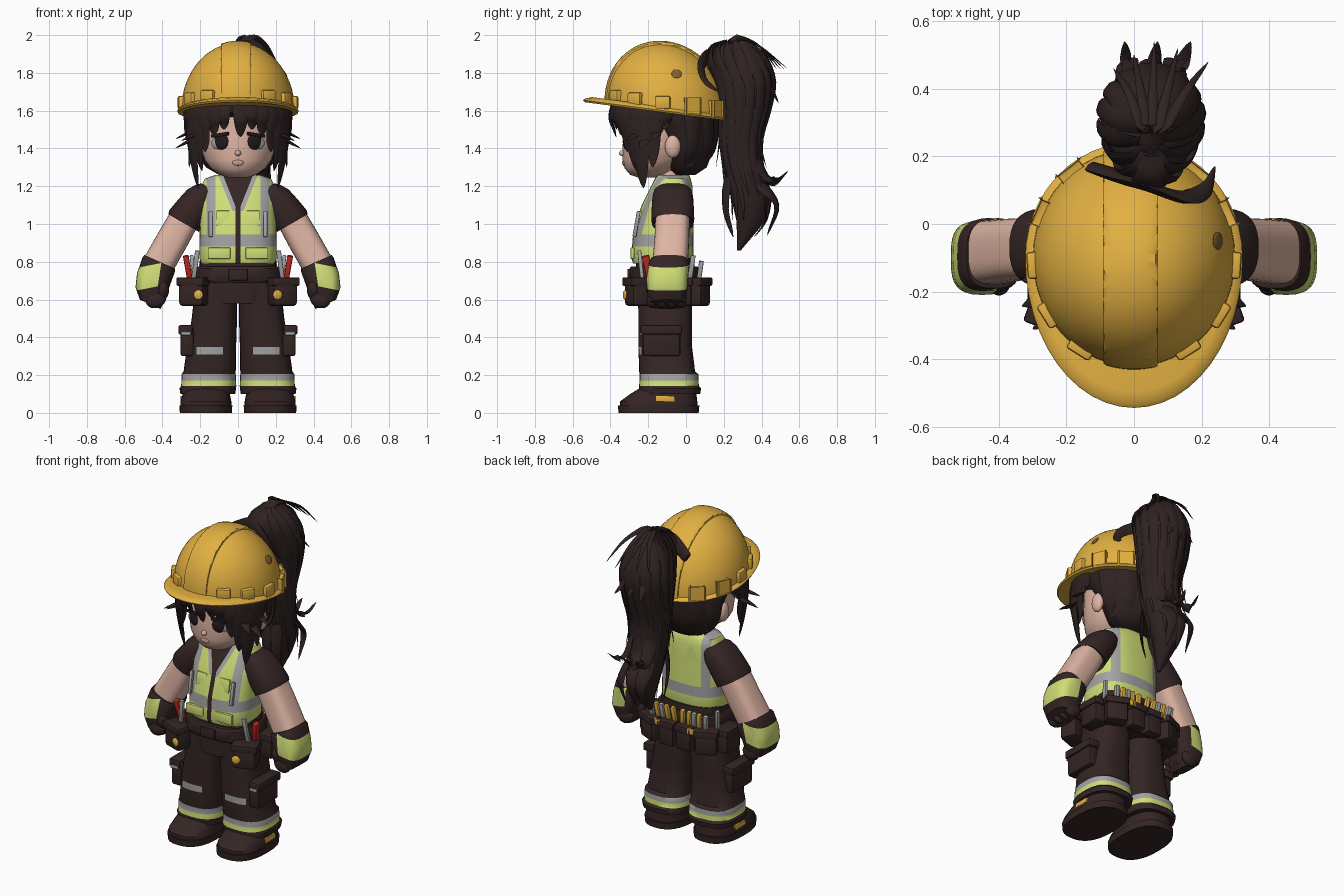
import bpy, bmesh, random
from math import sin, cos, pi, radians, copysign
from mathutils import Vector, Matrix, Euler

random.seed(4)
default_cube = bpy.data.objects.get("Cube")
if default_cube:
    bpy.data.objects.remove(default_cube, do_unlink=True)


def material(name, *srgb):
    linear = [((c / 255 + .055) / 1.055) ** 2.4 for c in srgb] + [1]
    mat = bpy.data.materials.new(name)
    mat.use_nodes = True
    mat.diffuse_color = linear
    shader = next(n for n in mat.node_tree.nodes if n.type == 'BSDF_PRINCIPLED')
    shader.inputs["Base Color"].default_value = linear
    shader.inputs["Roughness"].default_value = .8
    return mat


HAIR = material("dark hair", 47, 34, 34)
CLOTH = material("dark cloth", 52, 37, 36)
SKIN = material("skin", 222, 180, 163)
YELLOW = material("helmet yellow", 226, 176, 66)
LIME = material("safety lime", 208, 222, 118)
SILVER = material("reflective silver", 163, 163, 165)
RED = material("tool red", 190, 40, 30)
BLACK = material("eye black", 34, 25, 27)
LIP = material("lip pink", 205, 155, 140)
SCUFF = material("helmet scuff", 125, 95, 50)


def finish(name, bm, mats, mirror=False, angle=40):
    bmesh.ops.recalc_face_normals(bm, faces=bm.faces)
    mesh = bpy.data.meshes.new(name)
    bm.to_mesh(mesh)
    bm.free()
    for mat in mats:
        mesh.materials.append(mat)
    mesh.polygons.foreach_set("use_smooth", [True] * len(mesh.polygons))
    mesh.set_sharp_from_angle(angle=radians(angle))
    obj = bpy.data.objects.new(name, mesh)
    bpy.context.collection.objects.link(obj)
    if mirror:
        obj.modifiers.new("Mirror", 'MIRROR').use_clip = False
    return obj


def skin_rings(bm, rings):
    """Bridge equal vertex rings and cap both ends."""
    loops = [[bm.verts.new(p) for p in ring] for ring in rings]
    n = len(loops[0])
    for a, b in zip(loops, loops[1:]):
        for i in range(n):
            bm.faces.new((a[i], a[(i + 1) % n], b[(i + 1) % n], b[i]))
    bm.faces.new(loops[0][::-1])
    bm.faces.new(loops[-1])


def loft(name, rings, *mats, mirror=False, n=32, power=2, tilt=0, warp=None, cuts=(), rule=None):
    """Rounded-square sections (x, y, z, rx, ry), optionally tilted, cut and coloured by rule."""
    t, e = radians(tilt), 2 / power
    sections = []
    for x, y, z, rx, ry in rings:
        ring = []
        for i in range(n):
            c, s = cos(2 * pi * i / n), sin(2 * pi * i / n)
            u, v = rx * copysign(abs(c) ** e, c), ry * copysign(abs(s) ** e, s)
            p = Vector((x + u * cos(t), y + v, z + u * sin(t)))
            ring.append(warp(p) if warp else p)
        sections.append(ring)
    bm = bmesh.new()
    skin_rings(bm, sections)
    for co, no in cuts:
        bmesh.ops.bisect_plane(bm, geom=bm.verts[:] + bm.edges[:] + bm.faces[:], plane_co=co, plane_no=no)
    if rule:
        bm.normal_update()
        for f in bm.faces:
            f.material_index = rule(f.calc_center_median(), f.normal)
    return finish(name, bm, mats, mirror)


def place(bm, loc, size, rot):
    turn = Euler([radians(r) for r in rot]).to_matrix().to_4x4()
    bm.transform(Matrix.Translation(loc) @ turn @ Matrix.Diagonal((*size, 1)))


def box(name, loc, size, mat, rot=(0, 0, 0), mirror=True):
    bm = bmesh.new()
    bmesh.ops.create_cube(bm, size=1)
    place(bm, loc, size, rot)
    bmesh.ops.bevel(bm, geom=bm.edges[:], offset=min(size) * .2, segments=2, profile=.5, affect='EDGES')
    return finish(name, bm, [mat], mirror)


def blob(name, loc, size, mat, rot=(0, 0, 0), mirror=True):
    bm = bmesh.new()
    bmesh.ops.create_uvsphere(bm, u_segments=20, v_segments=12, radius=1)
    place(bm, loc, size, rot)
    return finish(name, bm, [mat], mirror)


def lock(name, points, width, thick=.3, centre=(0, -.12), mirror=False, steps=5):
    """Flat tapering strand of hair along a smooth path, facing away from a vertical axis."""
    pts = [Vector(p) for p in points]
    ends = [pts[0] * 2 - pts[1]] + pts + [pts[-1] * 2 - pts[-2]]
    path = []
    for a, b, c, d in zip(ends, ends[1:], ends[2:], ends[3:]):
        for k in range(steps):
            t = k / steps
            path.append(b + (c - a) * t / 2 + (a * 2 - b * 5 + c * 4 - d) * t * t / 2
                        + (b * 3 - a - c * 3 + d) * t ** 3 / 2)
    path.append(pts[-1])
    rings = []
    for i, p in enumerate(path):
        along = (path[min(i + 1, len(path) - 1)] - path[max(i - 1, 0)]).normalized()
        out = Vector((p.x - centre[0], p.y - centre[1], .01))
        side = along.cross(out).normalized()
        up = side.cross(along)
        t = i / (len(path) - 1)
        r = width / 2 * max(.03, (1 - t) ** .6 * min(1, .6 + 2 * t))
        rings.append([p + side * r * cos(k * pi / 3) + up * r * thick * sin(k * pi / 3) for k in range(6)])
    bm = bmesh.new()
    skin_rings(bm, rings)
    return finish(name, bm, [HAIR], mirror, 50)


# Legs with reflective bands and knee patches
def leg_rule(c, normal):
    if .172 < c.z < .205:
        return 1
    if .142 < c.z < .172:
        return 2
    return 1 if .08 < c.x < .22 and .31 < c.z < .35 and normal.y < -.5 else 0


X, Z = (1, 0, 0), (0, 0, 1)
loft("trouser_legs", [(.16, -.085, .1, .145, .16), (.16, -.085, .13, .15, .165), (.155, -.09, .142, .146, .158),
                      (.155, -.09, .205, .143, .155), (.15, -.1, .22, .138, .148), (.14, -.11, .35, .13, .142),
                      (.125, -.11, .5, .12, .142), (.115, -.11, .7, .108, .145)],
     CLOTH, SILVER, LIME, mirror=True, power=2.7,
     cuts=[((x, 0, 0), X) for x in (.08, .22)] + [((0, 0, z), Z) for z in (.172, .31, .35)], rule=leg_rule)
loft("boots", [(.17, -.145, .03, .135, .205), (.17, -.145, .06, .135, .205), (.168, -.12, .1, .125, .175),
               (.16, -.09, .14, .12, .14)], CLOTH, mirror=True, power=2.5)
loft("boot_soles", [(.17, -.145, 0, .138, .212), (.17, -.145, .04, .14, .216)], CLOTH, mirror=True, power=2.5)
box("boot_tag", (.296, -.11, .075), (.016, .1, .03), YELLOW)
box("thigh_pocket", (.27, -.13, .375), (.07, .2, .15), CLOTH)
box("thigh_pocket_flap", (.278, -.13, .44), (.075, .22, .05), CLOTH)
box("thigh_pocket_tool", (.275, -.235, .42), (.05, .02, .02), SILVER)

# Hips, belt and pouches
loft("hips", [(0, -.11, z, r, .155) for z, r in ((.58, .14), (.64, .21), (.82, .2))], CLOTH, power=2.8)
loft("belt", [(0, -.115, z, r, r - .045) for z, r in ((.69, .22), (.7, .228), (.765, .228), (.775, .22))], CLOTH, power=2.8)
box("belt_buckle", (0, -.3, .732), (.1, .02, .06), CLOTH, mirror=False)
for part, x, y, w, d, turn in (("front", .235, -.255, .14, .11, 20), ("side", .26, -.04, .1, .14, 0),
                               ("back", .19, .065, .13, .09, -25), ("rear", .06, .085, .1, .07, 0)):
    box(part + "_pouch", (x, y, .635), (w, d, .14), CLOTH, (0, 0, turn))
    box(part + "_pouch_flap", (x, y, .695), (w + .015, d + .015, .045), CLOTH, (0, 0, turn))
blob("pouch_badge", (.21, -.322, .625), (.026, .01, .026), YELLOW, (0, 0, 20))
box("red_handle", (.265, -.2, .765), (.03, .04, .14), RED, (12, 10, 0))
box("front_wrench", (.225, -.24, .785), (.025, .02, .15), SILVER, (6, -8, 0))
box("side_pliers", (.24, .03, .775), (.02, .025, .12), SILVER, (-8, 6, 0))
for x, mat in ((.03, YELLOW), (.075, YELLOW), (.11, SILVER), (.145, YELLOW), (.19, SILVER)):
    box("back_tool", (x, .075, .755), (.026, .025, .1), mat, (-8, 6, 0))
box("belt_loop_tag", (.12, .118, .7), (.05, .012, .035), YELLOW, (0, 0, -12))

# Vest, with reflective stripes, open neck and zip
def vest_rule(c, normal):
    x = abs(c.x)
    if c.z > 1.258 or (c.y < -.07 and x < max(.014, (c.z - 1.06) * .4)):
        return 1
    if c.y < -.07 and c.z > 1.07 and x < (c.z - 1.06) * .4 + .025:
        return 2
    return 2 if .88 < c.z < .945 or (.12 < x < .168 and c.z > .945) else 0


vest_cuts = [((0, 0, z), Z) for z in (.88, .945, 1.07)]
for s in (-1, 1):
    vest_cuts += [((s * x, 0, 0), X) for x in (.014, .12, .168)]
    vest_cuts += [((s * x, 0, 1.06), (s, 0, -.4)) for x in (0, .025)]
loft("vest", [(0, -.125, .79, .195, .155), (0, -.125, .82, .205, .165), (0, -.12, .95, .203, .16),
              (0, -.1, 1.1, .2, .135), (0, -.075, 1.2, .196, .11), (0, -.07, 1.24, .175, .095), (0, -.07, 1.26, .12, .085)],
     LIME, CLOTH, SILVER, n=48, power=2.7, cuts=vest_cuts, rule=vest_rule)
box("vest_pocket", (.1, -.283, .845), (.12, .02, .06), LIME)
box("chest_pocket", (.08, -.243, 1.03), (.07, .02, .08), LIME, (-10, 0, 0))
box("chest_pen", (.145, -.262, 1.0), (.02, .02, .14), SILVER, (-10, 0, 0))

# Arms and gloves
loft("sleeves", [(.15, -.07, 1.19, .05, .08), (.168, -.07, 1.175, .065, .098), (.195, -.07, 1.14, .085, .108),
                 (.24, -.07, 1.08, .092, .112), (.28, -.07, 1.025, .096, .114), (.288, -.07, 1.005, .094, .11),
                 (.28, -.07, 1.02, .08, .08)],
     CLOTH, mirror=True, tilt=30, power=2.4)
loft("arms", [(.26, -.07, 1.07, .08, .09), (.345, -.075, .92, .084, .092), (.43, -.085, .77, .084, .095)],
     SKIN, mirror=True, tilt=30, power=3)
loft("gloves", [(.415, -.09, .8, .088, .1), (.42, -.09, .785, .094, .108), (.45, -.1, .7, .093, .11),
                (.465, -.1, .63, .085, .105), (.465, -.1, .575, .06, .09)],
     CLOTH, LIME, mirror=True, tilt=24, power=3,
     cuts=[((.42, 0, .7), (1, 0, .15))] + [((0, 0, z), (.2, 0, 1)) for z in (.755, .875)],
     rule=lambda c, normal: int(c.x + c.z * .15 > .525 and .755 < c.z + c.x * .2 < .875))
for i in range(4):
    blob("finger", (.435, -.18 + i * .052, .6), (.055, .028, .045), CLOTH, (0, 20, 0))
blob("thumb", (.4, -.17, .65), (.035, .04, .055), CLOTH, (20, 0, 0))

# Head and face
loft("neck", [(0, -.08, z, .08, .075) for z in (1.2, 1.32)], SKIN)
loft("head", [(0, -.2, 1.245, .05, .05), (0, -.195, 1.26, .095, .1), (0, -.18, 1.295, .145, .145),
              (0, -.165, 1.34, .178, .17), (0, -.145, 1.42, .2, .19), (0, -.13, 1.55, .21, .2),
              (0, -.13, 1.65, .2, .19)], SKIN)
blob("nose", (0, -.332, 1.375), (.016, .024, .016), SKIN, mirror=False)
blob("mouth", (0, -.328, 1.325), (.03, .01, .017), LIP, mirror=False)
blob("ears", (.212, -.07, 1.41), (.028, .042, .06), SKIN)
blob("eye_whites", (.108, -.303, 1.428), (.038, .012, .032), SILVER, (0, 0, 27))
blob("irises", (.088, -.315, 1.437), (.04, .014, .044), BLACK, (0, 0, 23))
box("lashes", (.095, -.316, 1.472), (.1, .02, .018), BLACK, (0, 8, 25))

# Hair on the head
loft("back_hair", [(0, -.01, 1.26, .1, .06), (0, 0, 1.3, .17, .11), (0, 0, 1.42, .215, .155),
                   (0, -.03, 1.52, .24, .19), (0, -.1, 1.59, .262, .28), (0, -.1, 1.66, .265, .29)], HAIR)


def fringe(name, angle, width, tip, flare=.25, mirror=True):
    """Strand hanging from under the helmet at an angle from the front."""
    a = radians(angle)
    path = []
    for z, r in ((1.66, .26), (1.6 * .75 + tip * .25, .28), (1.6 * .3 + tip * .7, .262), (tip, flare)):
        path.append((r * sin(a) * .98, -.12 - r * cos(a), z))
    lock(name, path, width, mirror=mirror)


fringe("middle_fringe", 3, .1, 1.46, mirror=False)
for angle, width, tip, flare in ((17, .1, 1.5, .26), (30, .12, 1.47, .26), (43, .13, 1.38, .26),
                                 (54, .14, 1.28, .24), (64, .15, 1.19, .24), (78, .13, 1.3, .27),
                                 (58, .14, 1.44, .36), (70, .14, 1.4, .36), (82, .14, 1.45, .34), (92, .1, 1.5, .28)):
    fringe("side_fringe", angle, width, tip, flare)
for angle in (125, 150, 175):
    fringe("nape_strand", angle, .14, 1.29, .19)

# Ponytail core, wrapped strands, flicks and top spikes
TAIL = [(.05, y, z, rx, ry) for y, z, rx, ry in (
    (.25, 1.965, .015, .05), (.25, 1.94, .045, .11), (.27, 1.87, .115, .155), (.31, 1.75, .15, .155),
    (.31, 1.6, .145, .13), (.29, 1.45, .125, .11), (.3, 1.3, .115, .105), (.34, 1.15, .1, .105),
    (.345, 1.02, .07, .08), (.31, .93, .04, .04), (.28, .86, .01, .01))]
loft("ponytail", TAIL, HAIR, n=18)
for k in range(16):
    a = 2 * pi * k / 16
    last = random.randint(6, 9)
    path = []
    for i, (x, y, z, rx, ry) in enumerate(TAIL[:last + 1]):
        grow = 1.35 if i == last else 1.03
        path.append((x + rx * grow * cos(a + i * .05), y + ry * grow * sin(a + i * .05), z))
    lock("ponytail_strand", path, .08, centre=(.05, .3), steps=3)
for x in (-.02, .05, .12):
    lock("upper_flick", [(x, .4, 1.8), (x, .46, 1.7), (x * 1.3, .49, 1.64)], .06, centre=(.05, .3))
    lock("middle_flick", [(x, .34, 1.4), (x, .42, 1.25), (x * 1.2, .48, 1.23), (x * 1.4, .54, 1.28)], .09, centre=(.05, .3))
    lock("lower_flick", [(x, .38, 1.22), (x, .48, 1.1), (x, .43, .94)], .1, centre=(.05, .3))
    lock("inner_flick", [(x, .22, 1.25), (x, .21, 1.08), (x, .25, .93)], .08, centre=(.05, .3))
for x, y in ((-.06, .46), (.0, .5), (.06, .54), (.13, .52), (.22, .48)):
    lock("top_spike", [(.045, .18, 1.92), (.05 + (x - .05) * .2, .27, 1.985), (.05 + (x - .05) * .6, .39, 1.94), (x, y, 1.82)],
         .05, .5, (.05, .15))
lock("hair_wrap", [(-.13, .17, 1.82), (.02, .12, 1.88), (.14, .08, 1.84), (.21, .1, 1.76), (.24, .17, 1.7)],
     .11, .4, (0, -.1))

# Helmet: tilted shell, ridge, brim and rim lugs
def tilted(p):
    return Vector((p.x, p.y, p.z - .13 * (p.y + .1)))


def strip(p):
    return tilted(Vector((max(-.09, min(.07, p.x)), p.y, p.z)))


def brim_shape(p):
    if p.y < -.1:
        p.y = -.1 + (p.y + .1) * 1.3
    return tilted(p)


def dome(grow):
    arcs = [radians(a) for a in range(0, 90, 6)] + [radians(88)]
    return [(0, -.1, 1.605 + .352 * grow * sin(a), .3 * grow * cos(a), .322 * grow * cos(a)) for a in arcs]


loft("helmet_shell", dome(1), YELLOW, n=48, warp=tilted)
loft("helmet_ridge", dome(1.03), YELLOW, n=96, warp=strip)
loft("helmet_brim", [(0, -.1, z, r, r + .02) for z, r in ((1.59, .29), (1.588, .316), (1.598, .322), (1.608, .314), (1.62, .285))],
     YELLOW, n=48, warp=brim_shape)
for angle in (32, 58, 86, 114, 142):
    a = radians(angle)
    spot = tilted(Vector((.293 * sin(a), -.1 - .313 * cos(a), 1.64)))
    box("rim_lug", spot, (.08, .05, .07), YELLOW, (0, 0, angle))
blob("helmet_scuff", (.248, -.05, 1.795), (.027, .027, .006), SCUFF, (0, 60, 0), mirror=False)
